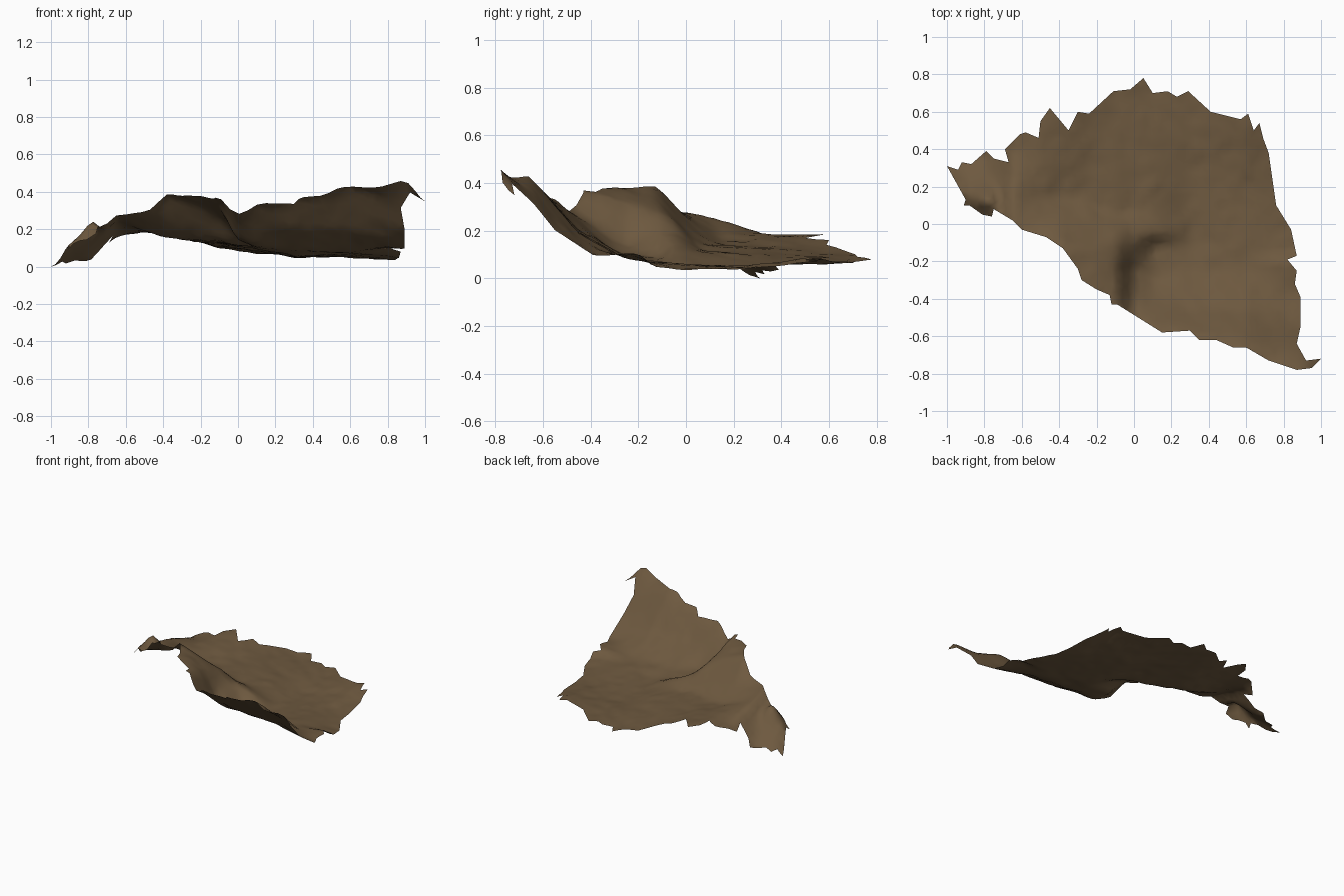
import bpy
import bmesh
import math
import random
from mathutils import Vector, noise
from mathutils.geometry import delaunay_2d_cdt

random.seed(4)
GRID_STEP = 0.03

default_cube = bpy.data.objects.get("Cube")
if default_cube:
    bpy.data.objects.remove(default_cube, do_unlink=True)

# Ragged plan outline of the rock ledge, running clockwise from the low tip
OUTLINE = [
    (-1, .31), (-.94, .29), (-.92, .33), (-.87, .32), (-.79, .39), (-.75, .35),
    (-.67, .33), (-.69, .4), (-.61, .48), (-.58, .49), (-.51, .46), (-.5, .55),
    (-.45, .62), (-.35, .5), (-.3, .6), (-.24, .59), (-.11, .71), (-.02, .72),
    (.05, .78), (.1, .7), (.18, .71), (.23, .68), (.29, .71), (.41, .6),
    (.57, .56), (.61, .59), (.64, .5), (.67, .54), (.69, .46), (.72, .38),
    (.76, .1), (.84, -.03), (.87, -.17), (.82, -.19), (.87, -.25), (.86, -.32),
    (.89, -.39), (.89, -.55), (.87, -.64), (.92, -.73), (1, -.72), (.95, -.77),
    (.87, -.78), (.72, -.73), (.6, -.66), (.53, -.66), (.44, -.62), (.35, -.62),
    (.3, -.57), (.15, -.58), (-.09, -.43), (-.12, -.43), (-.13, -.38),
    (-.2, -.35), (-.28, -.3), (-.3, -.24), (-.38, -.13), (-.47, -.07),
    (-.6, -.03), (-.65, .02), (-.75, .08), (-.76, .04), (-.81, .05),
    (-.88, .1), (-.91, .1), (-.9, .13),
]

# Cross-sections: position along x, then (y, height) profile from front to back
SECTIONS = [
    (-1, [(.3, .01)]),
    (-.9, [(.1, .11), (.16, .14), (.33, .03)]),
    (-.78, [(.05, .17), (.12, .28), (.22, .14), (.35, .05)]),
    (-.72, [(.07, .23), (.34, .12)]),
    (-.65, [(.02, .29), (.2, .25), (.4, .17)]),
    (-.5, [(-.05, .31), (.15, .2), (.5, .2)]),
    (-.4, [(-.13, .41), (0, .27), (.13, .17), (.6, .2)]),
    (-.2, [(-.32, .39), (-.12, .34), (0, .22), (.09, .15), (.6, .14)]),
    (-.09, [(-.44, .38), (-.2, .31), (-.06, .27), (.05, .15), (.7, .11)]),
    (-.01, [(-.5, .3), (-.25, .16), (-.12, .21), (-.04, .2), (.06, .13), (.7, .1)]),
    (.1, [(-.55, .35), (-.3, .12), (-.12, .1), (-.05, .16), (.05, .12), (.7, .08)]),
    (.3, [(-.6, .38), (-.45, .21), (-.25, .1), (-.1, .07), (.3, .06), (.7, .08)]),
    (.6, [(-.66, .45), (-.45, .2), (-.25, .09), (.2, .06), (.55, .1)]),
    (.9, [(-.78, .48), (-.55, .21), (-.38, .1), (-.2, .13), (-.14, .06), (0, .04)]),
    (1, [(-.72, .36)]),
]


def profile_height(profile, y):
    """Piecewise linear height along one cross-section, held flat at the ends."""
    if y <= profile[0][0]:
        return profile[0][1]
    for (start, low), (end, high) in zip(profile, profile[1:]):
        if y <= end:
            return low + (high - low) * (y - start) / (end - start)
    return profile[-1][1]


def loft_height(x, y):
    """Height blended between the two neighbouring cross-sections."""
    x = max(-1, min(1, x))
    for (left, profile_a), (right, profile_b) in zip(SECTIONS, SECTIONS[1:]):
        if x <= right:
            blend = (x - left) / (right - left)
            a = profile_height(profile_a, y)
            b = profile_height(profile_b, y)
            return a + (b - a) * blend
    return 0


def ledge_height(x, y):
    """Softened loft with a little rocky unevenness."""
    soft = 0.01
    corners = [(dx, dy) for dx in (-soft, soft) for dy in (-soft, soft)]
    base = sum(loft_height(x + dx, y + dy) for dx, dy in corners) / len(corners)
    broad = noise.noise(Vector((x * 5, y * 5, 0)))
    fine = noise.noise(Vector((x * 14, y * 14, 3)))
    return base + 0.006 * broad + 0.006 * fine


def rim_points():
    """Outline with long edges split so that the rim follows the surface."""
    points = []
    for start, end in zip(OUTLINE, OUTLINE[1:] + OUTLINE[:1]):
        a, b = Vector(start), Vector(end)
        pieces = max(1, math.ceil((b - a).length / 0.06))
        points += [a.lerp(b, i / pieces) for i in range(pieces)]
    return points


def scattered_points():
    """Jittered grid of interior points for an irregular triangulation."""
    count = math.ceil(1 / GRID_STEP)
    jitter = GRID_STEP * 0.25
    return [
        Vector((i * GRID_STEP + random.uniform(-jitter, jitter),
                j * GRID_STEP + random.uniform(-jitter, jitter)))
        for i in range(-count, count + 1)
        for j in range(-count, count + 1)
    ]


# Triangulate the plan shape, keeping only what lies inside the outline
rim = rim_points()
rim_edges = [(i, (i + 1) % len(rim)) for i in range(len(rim))]
result = delaunay_2d_cdt(rim + scattered_points(), rim_edges, [], 1, 1e-5)
flat_points, faces = result[0], result[2]

# Raise the sheet to the lofted surface
bm = bmesh.new()
verts = [bm.verts.new((p.x, p.y, ledge_height(p.x, p.y))) for p in flat_points]
for face in faces:
    bm.faces.new([verts[i] for i in face])
loose = [v for v in bm.verts if not v.link_faces]
bmesh.ops.delete(bm, geom=loose, context="VERTS")

# Face upward and rest on the ground
for face in bm.faces:
    face.normal_update()
    if face.normal.z < 0:
        face.normal_flip()
lowest = min(v.co.z for v in bm.verts)
bmesh.ops.translate(bm, verts=bm.verts, vec=(0, 0, -lowest))

mesh = bpy.data.meshes.new("rock_ledge")
bm.to_mesh(mesh)
bm.free()
ledge = bpy.data.objects.new("rock_ledge", mesh)
bpy.context.collection.objects.link(ledge)

# Earthy brown over the whole sheet
brown = bpy.data.materials.new("earth_brown")
brown.use_nodes = True
colour = (0.155, 0.1, 0.05, 1)
brown.diffuse_color = colour
brown.node_tree.nodes["Principled BSDF"].inputs["Base Color"].default_value = colour
mesh.materials.append(brown)

bpy.ops.object.select_all(action="DESELECT")
ledge.select_set(True)
bpy.context.view_layer.objects.active = ledge
bpy.ops.object.shade_smooth_by_angle(angle=math.radians(50))
